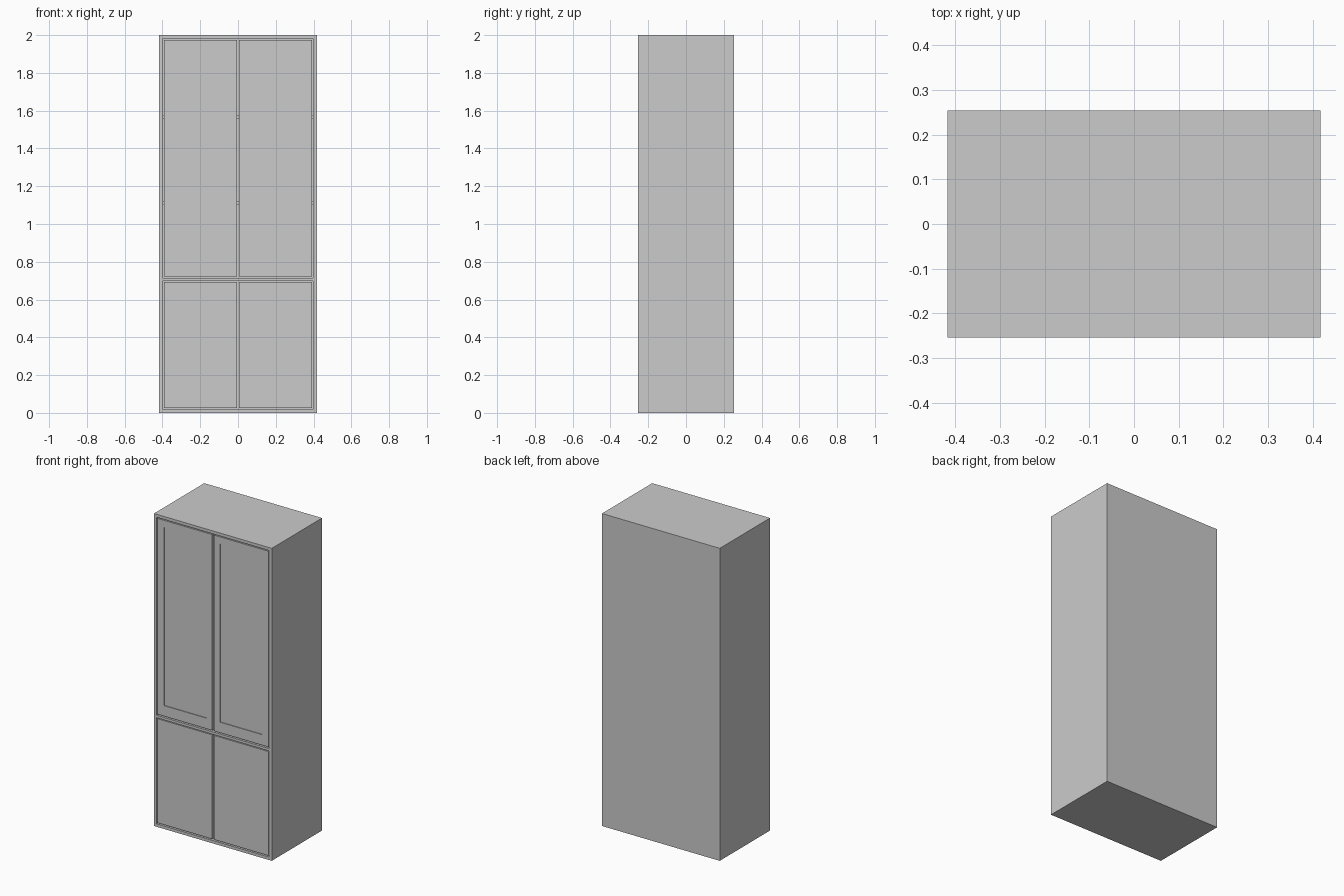
import bpy, bmesh

if "Cube" in bpy.data.objects:
    bpy.data.objects.remove(bpy.data.objects["Cube"])

W, D, H = 0.417, 0.254, 2.0     # half width, half depth, height
T = 0.019                       # board thickness
IN = W - T                      # inner half width
FRONT = -D


def finish(name, bm):
    bmesh.ops.recalc_face_normals(bm, faces=bm.faces)
    me = bpy.data.meshes.new(name)
    bm.to_mesh(me)
    bm.free()
    ob = bpy.data.objects.new(name, me)
    bpy.context.collection.objects.link(ob)
    return ob


def box(name, x0, x1, y0, y1, z0, z1):
    bm = bmesh.new()
    bmesh.ops.create_cube(bm, size=1)
    for v in bm.verts:
        v.co.x = x1 if v.co.x > 0 else x0
        v.co.y = y1 if v.co.y > 0 else y0
        v.co.z = z1 if v.co.z > 0 else z0
    return finish(name, bm)


def ring(name, outer, inner, y0, y1):
    """Rectangular frame; outer and inner are (x0, x1, z0, z1)."""
    bm = bmesh.new()

    def loop(r, y):
        x0, x1, z0, z1 = r
        return [bm.verts.new((x, y, z)) for x, z in
                ((x0, z0), (x1, z0), (x1, z1), (x0, z1))]

    loops = [loop(outer, y0), loop(inner, y0), loop(inner, y1), loop(outer, y1)]
    for a, b in zip(loops, loops[1:] + loops[:1]):
        for i in range(4):
            j = (i + 1) % 4
            bm.faces.new((a[i], a[j], b[j], b[i]))
    return finish(name, bm)


# Outer shell, closed by the back board
ring("carcass", (-W, W, 0, H), (-IN, IN, T, H - T), FRONT, D - 0.01)
box("back_board", -W, W, D - 0.01, D, 0, H)

# Fixed middle board and inner shelves
box("middle_board", -IN, IN, FRONT, D - 0.01, 0.698, 0.714)
for i, z in enumerate((1.11, 1.565)):
    box(f"shelf_{i + 1}", -IN, IN, FRONT + 0.03, D - 0.01, z - 0.009, z + 0.009)

# Doors, left and right
DOOR_T, SET = 0.02, 0.002
y0, y1 = FRONT + SET, FRONT + SET + DOOR_T
for side, s in (("left", -1), ("right", 1)):
    def span(a, b):
        return tuple(sorted((s * a, s * b)))

    door = span(0.006, IN - 0.005)
    pane = span(0.048, 0.347)
    ring(f"upper_door_frame_{side}", (*door, 0.721, 1.974),
         (*pane, 0.788, 1.93), y0, y1)
    box(f"upper_door_panel_{side}", *pane, y0 + 0.005, y1 - 0.005, 0.788, 1.93)
    box(f"lower_door_{side}", *door, y0, y1, 0.026, 0.692)
